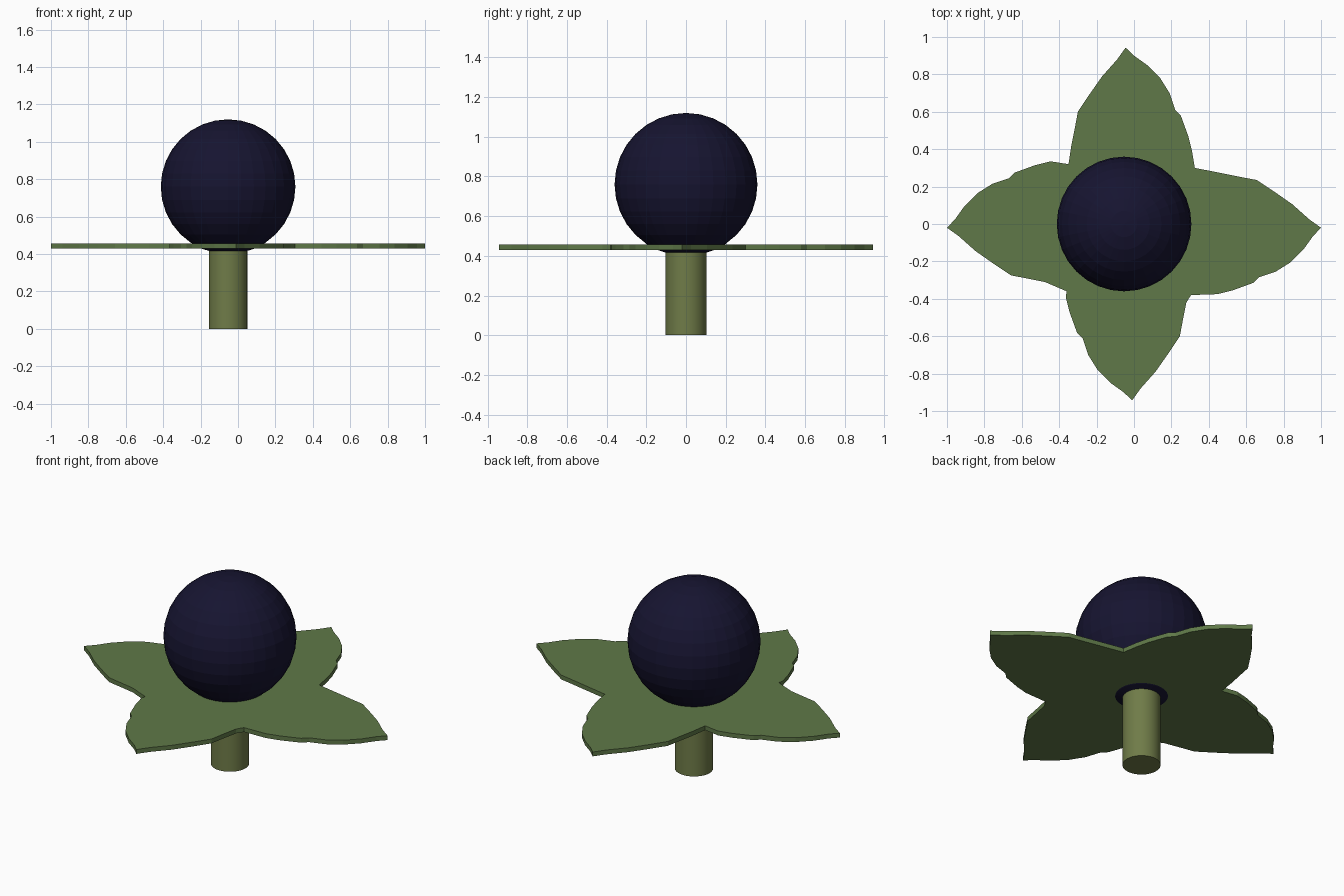
import bpy, bmesh, math
from mathutils import Vector, Matrix

if "Cube" in bpy.data.objects:
    bpy.data.objects.remove(bpy.data.objects["Cube"])

CX = -0.053  # shared axis of berry and stem


def paint(obj, name, rgb):
    mat = bpy.data.materials.new(name)
    mat.diffuse_color = (*rgb, 1)
    mat.use_nodes = True
    mat.node_tree.nodes["Principled BSDF"].inputs["Base Color"].default_value = mat.diffuse_color
    obj.data.materials.append(mat)


# Stem
bpy.ops.mesh.primitive_cylinder_add(vertices=32, radius=0.103, depth=0.43,
                                    location=(CX, 0, 0.215))
stem = bpy.context.object
stem.name = "stem"
bpy.ops.object.shade_smooth_by_angle(angle=math.radians(30))
paint(stem, "stem_green", (0.16, 0.20, 0.065))

# Berry
bpy.ops.mesh.primitive_uv_sphere_add(segments=32, ring_count=16, radius=0.36,
                                     location=(CX, 0, 0.76))
berry = bpy.context.object
berry.name = "berry"
paint(berry, "berry_dark", (0.008, 0.007, 0.03))

# Leaf plate: one leaf outline turned to four sides, joined at the notches
leaf = [(-.335, .42), (-.315, .52), (-.30, .60), (-.24, .69), (-.17, .79),
        (-.09, .88), (-.045, .943), (0, .90), (.07, .85), (.14, .78),
        (.19, .70), (.22, .61), (.25, .58), (.29, .47), (.31, .39)]
sides = [  # turn, shift, notch after the leaf
    (0, (0, 0), (.325, .30)),
    (-90, (.057, -.065), (.305, -.38)),
    (180, (-.055, 0), (-.36, -.36)),
    (90, (-.057, .025), (-.35, .32)),
]
bm = bmesh.new()
outline = []
for turn, shift, notch in sides:
    rot = Matrix.Rotation(math.radians(turn), 2)
    outline += [rot @ Vector(p) + Vector(shift) for p in leaf]
    outline.append(Vector(notch))
face = bm.faces.new([bm.verts.new((p.x, p.y, 0.43)) for p in outline])
top = bmesh.ops.extrude_face_region(bm, geom=[face])
bmesh.ops.translate(bm, vec=(0, 0, 0.026),
                    verts=[g for g in top["geom"] if isinstance(g, bmesh.types.BMVert)])
bmesh.ops.recalc_face_normals(bm, faces=bm.faces)
mesh = bpy.data.meshes.new("leaves")
bm.to_mesh(mesh)
bm.free()
leaves = bpy.data.objects.new("leaves", mesh)
bpy.context.collection.objects.link(leaves)
paint(leaves, "leaf_green", (0.115, 0.19, 0.065))
